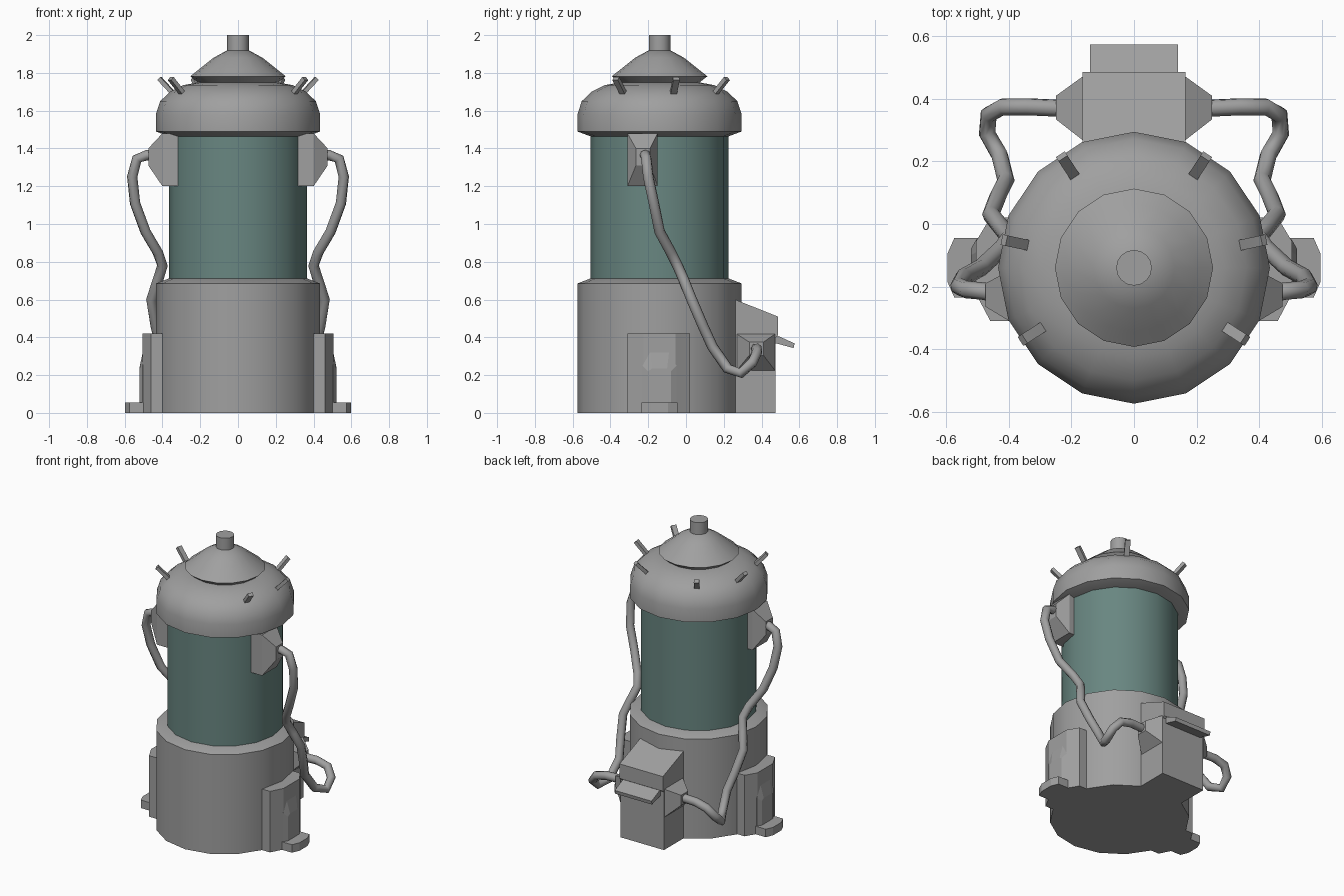
import bpy, bmesh, math
from mathutils import Vector, Matrix

if "Cube" in bpy.data.objects:
    bpy.data.objects.remove(bpy.data.objects["Cube"], do_unlink=True)

CY = -0.14  # depth of the tank axis


def material(name, rgb):
    m = bpy.data.materials.new(name)
    m.use_nodes = True
    m.diffuse_color = (*rgb, 1)
    bsdf = m.node_tree.nodes["Principled BSDF"]
    bsdf.inputs["Base Color"].default_value = (*rgb, 1)
    bsdf.inputs["Roughness"].default_value = 0.7
    return m


METAL = material("grey metal", (0.35, 0.35, 0.35))
GLASS = material("teal glass", (0.14, 0.24, 0.22))


def finish(name, bm, mat, smooth=False):
    bmesh.ops.recalc_face_normals(bm, faces=bm.faces[:])
    me = bpy.data.meshes.new(name)
    bm.to_mesh(me)
    bm.free()
    ob = bpy.data.objects.new(name, me)
    bpy.context.collection.objects.link(ob)
    me.materials.append(mat)
    if smooth:
        bpy.ops.object.select_all(action='DESELECT')
        ob.select_set(True)
        bpy.context.view_layer.objects.active = ob
        bpy.ops.object.shade_smooth_by_angle(angle=math.radians(32))
    return ob


def loft(name, rings, mat=METAL, smooth=False):
    """Skin matching rings of points and cap both ends."""
    bm = bmesh.new()
    loops = [[bm.verts.new(p) for p in ring] for ring in rings]
    n = len(loops[0])
    for a, b in zip(loops, loops[1:]):
        for i in range(n):
            j = (i + 1) % n
            bm.faces.new((a[i], a[j], b[j], b[i]))
    bm.faces.new(loops[0])
    bm.faces.new(loops[-1])
    return finish(name, bm, mat, smooth)


def lathe(name, profile, mat=METAL, sides=16):
    turn = [math.tau * i / sides for i in range(sides)]
    return loft(name, [[(r * math.cos(a), CY + r * math.sin(a), z) for a in turn]
                       for r, z in profile], mat, True)


def prism(name, outline, axis, lo, hi):
    """Extrude a 2D outline along x or z."""
    if axis == 'x':
        rings = [[(t, u, v) for u, v in outline] for t in (lo, hi)]
    else:
        rings = [[(u, v, t) for u, v in outline] for t in (lo, hi)]
    return loft(name, rings)


def side_rect(x, y0, y1, z0, z1):
    return [(x, y0, z0), (x, y1, z0), (x, y1, z1), (x, y0, z1)]


def flip(rings, s):
    return [[(s * x, y, z) for x, y, z in ring] for ring in rings]


# Tank: base drum, glass cylinder, domed cap, lid
lathe("base_drum", [(0.435, 0), (0.435, 0.685), (0.365, 0.712)])
lathe("glass_cylinder", [(0.365, 0.70), (0.365, 1.49)], GLASS)
lathe("domed_cap", [(0.36, 1.462), (0.435, 1.49), (0.435, 1.58), (0.412, 1.65),
                    (0.36, 1.70), (0.29, 1.735), (0.21, 1.75)])
lathe("lid_cone", [(0.20, 1.74), (0.253, 1.782), (0.205, 1.82), (0.13, 1.88), (0.06, 1.918)])
lathe("top_spout", [(0.057, 1.90), (0.057, 2.0)])

# Six prongs radiating from the cap
for i in range(6):
    side, k = (1, i) if i < 3 else (-1, i - 3)
    a = math.radians(-33 + 45 * k)
    out = Vector((side * math.cos(a), math.sin(a), 0))
    tan = Vector((-out.y, out.x, 0)) * 0.017
    thick = (out - Vector((0, 0, 1))) * 0.008
    rings = []
    for r, z in ((0.335, 1.675), (0.425, 1.77)):
        c = out * r + Vector((0, CY, z))
        rings.append([c + tan + thick, c - tan + thick, c - tan - thick, c + tan - thick])
    loft("cap_prong", rings)

# Rear machine box with sloping top and shelf
prism("rear_box", [(0.10, 0), (0.475, 0), (0.475, 0.40), (0.487, 0.41), (0.487, 0.51),
                   (0.26, 0.60), (0.10, 0.60)], 'x', -0.165, 0.165)
prism("rear_shelf", [(0.47, 0.415), (0.575, 0.368), (0.57, 0.343), (0.47, 0.37)], 'x', -0.14, 0.14)

PIPE = [(0.42, -0.23, 1.36), (0.48, -0.215, 1.365), (0.535, -0.21, 1.345), (0.56, -0.20, 1.25),
        (0.545, -0.17, 1.11), (0.49, -0.14, 0.96), (0.425, -0.08, 0.85), (0.40, -0.045, 0.78),
        (0.425, -0.01, 0.70), (0.458, 0.03, 0.60), (0.435, 0.09, 0.46), (0.41, 0.14, 0.35),
        (0.43, 0.22, 0.235), (0.47, 0.29, 0.21), (0.465, 0.35, 0.265), (0.42, 0.375, 0.32),
        (0.34, 0.375, 0.34), (0.23, 0.37, 0.34)]


def pipe(name, points, radius, sides=8):
    pts = [Vector(p) for p in points]
    rings = []
    for i, p in enumerate(pts):
        d = (pts[min(i + 1, len(pts) - 1)] - pts[max(i - 1, 0)]).normalized()
        # Steady frame carried along the path
        u = Vector((0, 1, 0)) if i == 0 else u
        u = (u - d * u.dot(d)).normalized()
        v = d.cross(u)
        rings.append([p + radius * (u * math.cos(math.tau * k / sides)
                                    + v * math.sin(math.tau * k / sides)) for k in range(sides)])
    ob = loft(name, rings)
    for f in ob.data.polygons:
        f.use_smooth = len(f.vertices) == 4


for s, side in ((1, "left"), (-1, "right")):
    # Pipe sockets: upper bracket and rear box funnel
    loft(side + "_upper_bracket", flip([
        side_rect(0.30, -0.31, -0.15, 1.20, 1.48), side_rect(0.40, -0.31, -0.15, 1.20, 1.48),
        side_rect(0.475, -0.265, -0.19, 1.31, 1.40)], s))
    loft(side + "_rear_funnel", flip([
        side_rect(0.16, 0.265, 0.475, 0.22, 0.42),
        side_rect(0.25, 0.335, 0.41, 0.305, 0.375)], s))
    pipe(side + "_pipe", [(s * x, y, z) for x, y, z in PIPE], 0.028)
    # Lower side plate with chamfered edges, tapered block and foot
    prism(side + "_side_plate", [(s * x, CY + y) for x, y in (
        (0.36, -0.17), (0.46, -0.17), (0.505, -0.085), (0.505, 0.085),
        (0.46, 0.16), (0.36, 0.16))], 'z', 0, 0.42)
    arch = ((-0.09, 0), (0.09, 0), (0.09, 0.25), (0.05, 0.32), (-0.05, 0.32), (-0.09, 0.25))
    inner = ((-0.06, 0), (0.06, 0), (0.06, 0.22), (0.04, 0.235), (-0.04, 0.235), (-0.06, 0.22))
    loft(side + "_side_block", [[(s * x, CY + y, z) for y, z in shape]
                                for x, shape in ((0.48, arch), (0.505, arch), (0.522, inner))])
    foot = ((0.48, -0.095), (0.575, -0.095), (0.597, -0.045),
            (0.597, 0.045), (0.575, 0.095), (0.48, 0.095))
    prism(side + "_foot", [(s * x, CY + y) for x, y in foot], 'z', 0, 0.055)
